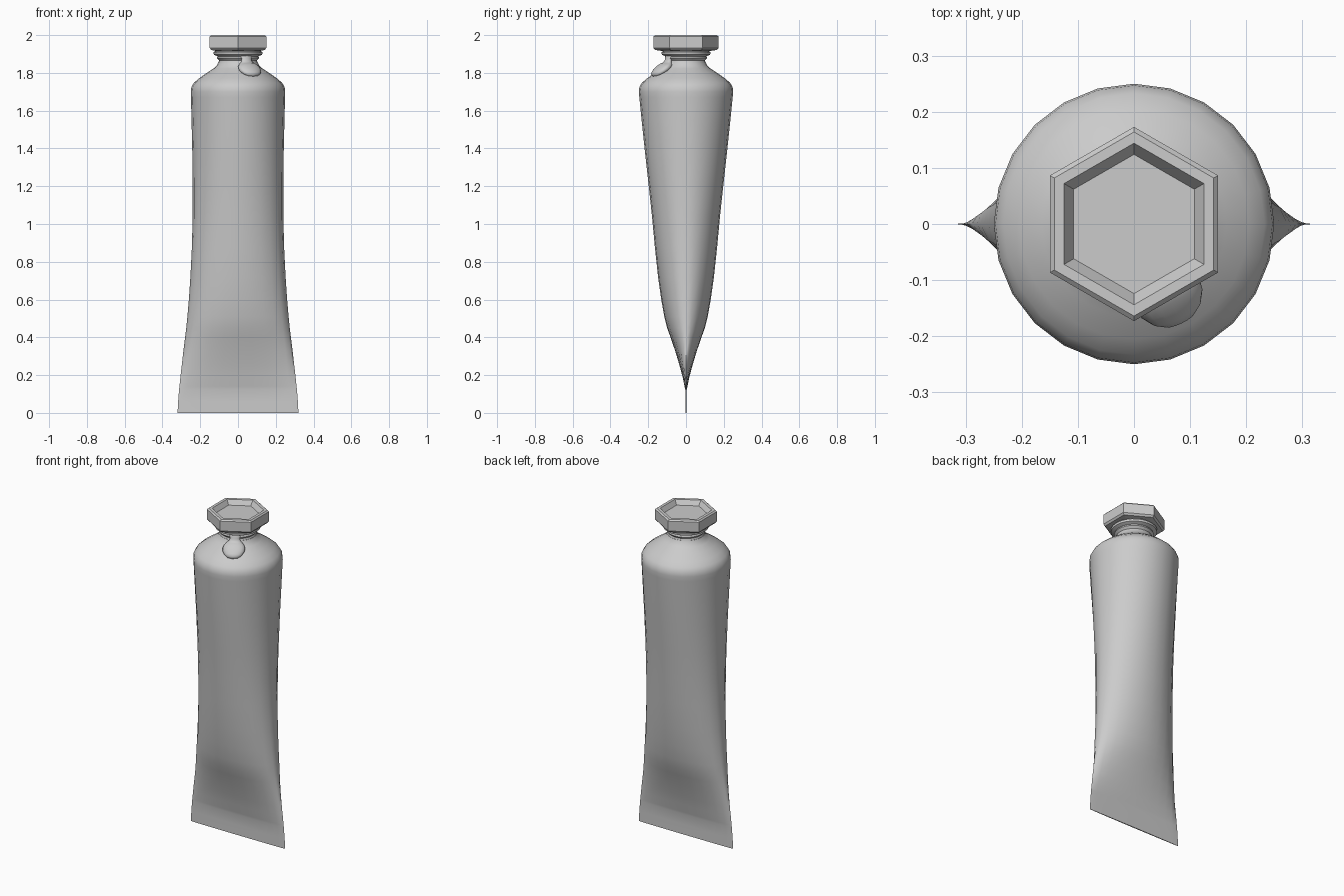
import bpy, bmesh, math
from mathutils import Vector, Matrix

if "Cube" in bpy.data.objects:
    bpy.data.objects.remove(bpy.data.objects["Cube"])


def loft(name, rings, sides, start=0.0, smooth=40):
    """Stack elliptical rings (half width, half depth, z) and cap both ends."""
    bm = bmesh.new()
    loops = []
    for a, b, z in rings:
        loops.append([bm.verts.new((a * math.cos(start + i * math.tau / sides),
                                    b * math.sin(start + i * math.tau / sides), z))
                      for i in range(sides)])
    for lo, hi in zip(loops, loops[1:]):
        for i in range(sides):
            j = (i + 1) % sides
            bm.faces.new((lo[i], lo[j], hi[j], hi[i]))
    bm.faces.new(loops[0][::-1])
    bm.faces.new(loops[-1])
    me = bpy.data.meshes.new(name)
    bm.to_mesh(me)
    bm.free()
    ob = bpy.data.objects.new(name, me)
    bpy.context.collection.objects.link(ob)
    bpy.ops.object.select_all(action='DESELECT')
    ob.select_set(True)
    bpy.context.view_layer.objects.active = ob
    if smooth:
        bpy.ops.object.shade_smooth_by_angle(angle=math.radians(smooth))
    return ob


# Tube: flat crimp at the bottom, swelling to a round shoulder
loft("tube_body", [
    (.32, .003, 0), (.317, .003, .06), (.312, .004, .125), (.310, .008, .14),
    (.305, .018, .19), (.298, .034, .25), (.289, .058, .33), (.280, .082, .40),
    (.274, .100, .45), (.268, .115, .51), (.260, .131, .60), (.252, .148, .72),
    (.244, .165, .88), (.240, .180, 1.04), (.240, .197, 1.2), (.242, .217, 1.38),
    (.246, .235, 1.55), (.249, .247, 1.67), (.25, .25, 1.70), (.247, .247, 1.725),
    (.233, .233, 1.748), (.205, .205, 1.772), (.165, .165, 1.80),
    (.130, .130, 1.823), (.113, .113, 1.838), (.105, .105, 1.855)], 24, smooth=60)

# Threaded neck and collar
neck = [(.105, 1.85), (.100, 1.865), (.112, 1.878), (.108, 1.888), (.118, 1.892),
        (.128, 1.897), (.130, 1.910), (.122, 1.914), (.122, 1.925)]
loft("neck", [(r, r, z) for r, z in neck], 24)

# Hexagonal cap with a recessed top
cap = [(.120, 1.915), (.163, 1.921), (.173, 1.932), (.173, 1.992), (.164, 2.0),
       (.144, 2.0), (.124, 1.972)]
loft("hex_cap", [(r, r, z) for r, z in cap], 6, math.pi / 2, smooth=0)

# Paint drop oozing from the cap and lying on the shoulder
drop = loft("paint_drop", [
    (w, t, s) for w, t, s in [
        (.004, .004, -.066), (.030, .014, -.060), (.048, .019, -.045),
        (.060, .023, -.022), (.063, .025, 0), (.058, .024, .022),
        (.044, .021, .042), (.031, .018, .058), (.028, .016, .072),
        (.034, .016, .092), (.030, .012, .104)]], 16, smooth=80)
outward = Vector((.43, -.90, 0)).normalized()
up = Vector((0, 0, 1))
for v in drop.data.vertices:
    w, t, s = v.co
    # the centre line follows the slope, then turns up the neck
    bend = max(0, s - .04)
    r = .140 - .80 * min(s, .04) - .15 * bend
    z = 1.822 + .56 * min(s, .04) + .75 * bend
    normal = (outward * .6 + up * .8) if s < .04 else (outward * .9 + up * .44)
    v.co = outward * r + up * z + up.cross(outward) * w - normal * t
drop.data.update()
bm = bmesh.new()
bm.from_mesh(drop.data)
bmesh.ops.recalc_face_normals(bm, faces=bm.faces)
bm.to_mesh(drop.data)
bm.free()
